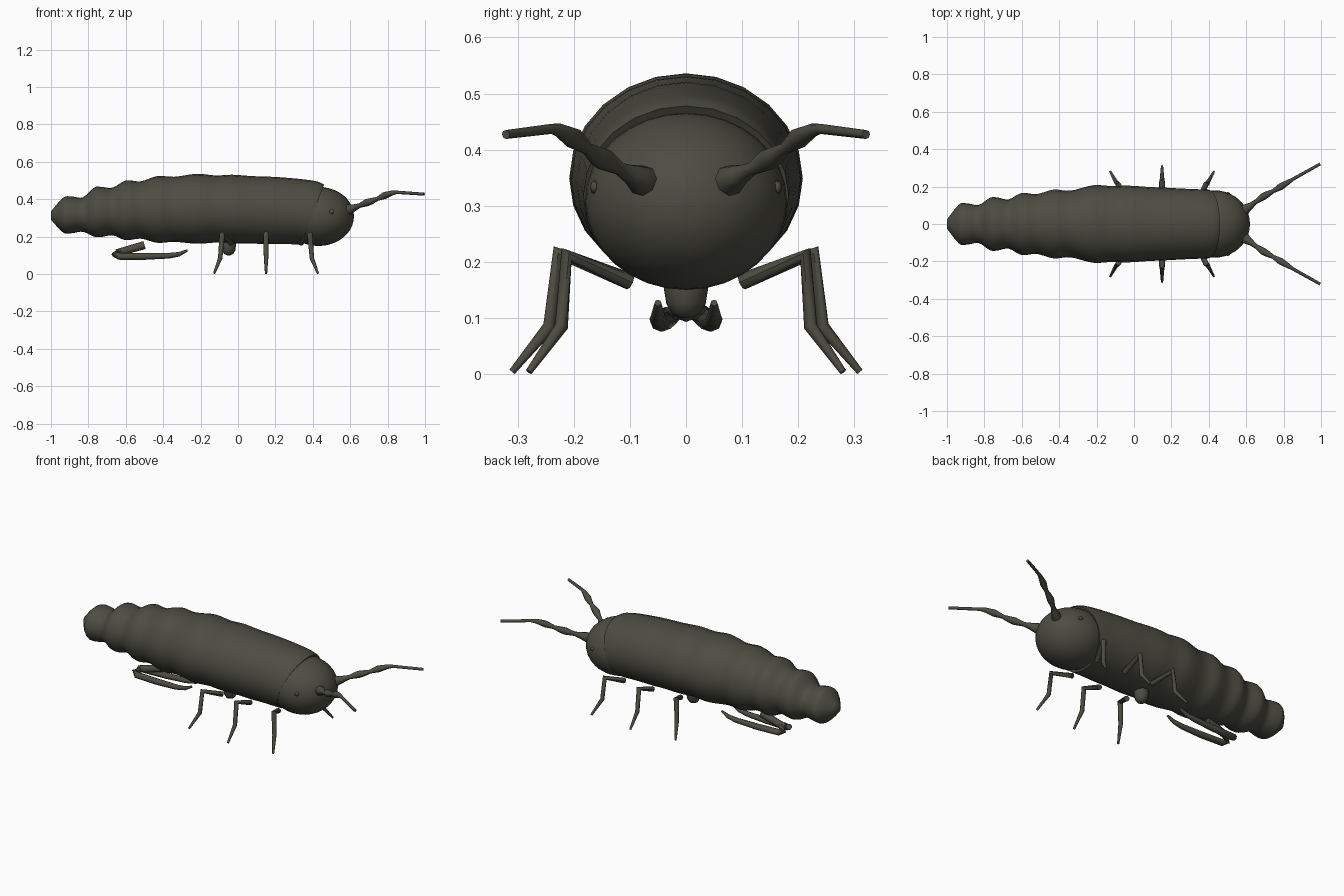
import bpy, bmesh, math
from mathutils import Vector

if "Cube" in bpy.data.objects:
    bpy.data.objects.remove(bpy.data.objects["Cube"])

skin = bpy.data.materials.new("dark olive grey")
skin.diffuse_color = (0.075, 0.073, 0.055, 1)
skin.use_nodes = True
skin.node_tree.nodes["Principled BSDF"].inputs["Base Color"].default_value = skin.diffuse_color


def finish(name, bm, angle=40):
    bmesh.ops.recalc_face_normals(bm, faces=bm.faces)
    me = bpy.data.meshes.new(name)
    bm.to_mesh(me)
    bm.free()
    me.materials.append(skin)
    ob = bpy.data.objects.new(name, me)
    bpy.context.collection.objects.link(ob)
    bpy.ops.object.select_all(action='DESELECT')
    ob.select_set(True)
    bpy.context.view_layer.objects.active = ob
    bpy.ops.object.shade_smooth_by_angle(angle=math.radians(angle))
    return ob


def bridge(bm, rings, cap_start=True, cap_end=True):
    n = len(rings[0])
    for a, b in zip(rings, rings[1:]):
        for i in range(n):
            j = (i + 1) % n
            bm.faces.new((a[i], a[j], b[j], b[i]))
    if cap_start:
        bm.faces.new(rings[0])
    if cap_end:
        bm.faces.new(rings[-1])


def tube(name, pts, sides=8):
    """Tapered limb through (x, y, z, radius) points."""
    bm = bmesh.new()
    ps = [Vector(p[:3]) for p in pts]
    rings = []
    for i, p in enumerate(ps):
        d = Vector()
        if i > 0:
            d += (p - ps[i - 1]).normalized()
        if i < len(ps) - 1:
            d += (ps[i + 1] - p).normalized()
        d.normalize()
        ref = Vector((0, 1, 0)) if abs(d.y) < 0.85 else Vector((1, 0, 0))
        if name.startswith("leg"):
            ref = Vector((1, 0, 0))
        u = (ref - d * ref.dot(d)).normalized()
        v = d.cross(u)
        rings.append([bm.verts.new(p + pts[i][3] * (u * math.cos(t) + v * math.sin(t)))
                      for t in (2 * math.pi * k / sides for k in range(sides))])
    bridge(bm, rings)
    return finish(name, bm, 50)


def ball(name, loc, size, seg=24, rng=16):
    bm = bmesh.new()
    bmesh.ops.create_uvsphere(bm, u_segments=seg, v_segments=rng, radius=1)
    for v in bm.verts:
        # poles along the body axis
        x, y, z = v.co.z, v.co.x, v.co.y
        v.co = (loc[0] + x * size[0], loc[1] + y * size[1], loc[2] + z * size[2])
    return finish(name, bm)


# segmented body: x, half width, top z, bottom z
prof = [(-1.0, .025, .335, .29), (-.935, .105, .408, .222), (-.89, .11, .415, .218),
        (-.83, .102, .41, .226), (-.77, .14, .462, .200), (-.73, .142, .466, .198),
        (-.67, .132, .462, .207), (-.60, .166, .500, .181), (-.52, .160, .496, .189),
        (-.43, .184, .524, .167), (-.34, .178, .520, .172), (-.22, .207, .536, .162),
        (-.12, .203, .527, .168), (-.03, .205, .531, .163), (.08, .198, .523, .163),
        (.17, .194, .519, .160), (.28, .188, .508, .160), (.36, .185, .494, .159),
        (.40, .183, .478, .158)]


def spline(p0, p1, p2, p3, t):
    return [0.5 * (2 * b + (c - a) * t + (2 * a - 5 * b + 4 * c - d) * t * t
                   + (3 * b - a - 3 * c + d) * t ** 3) for a, b, c, d in zip(p0, p1, p2, p3)]


samples = []
for i in range(len(prof) - 1):
    q = [prof[max(0, min(len(prof) - 1, i + k))] for k in (-1, 0, 1, 2)]
    samples += [spline(*q, t / 4) for t in range(4)]
samples.append(prof[-1])
samples.append((.395, .170, .464, .170))  # lip tucked in behind the head
bm = bmesh.new()
rings = []
for x, w, top, bot in samples:
    shear = 0.38 * max(0, min(1, (x - .05) / .3))  # front edge leans forward
    ring = []
    for k in range(24):
        a = 2 * math.pi * k / 24
        z = (top + bot) / 2 + math.sin(a) * (top - bot) / 2
        ring.append(bm.verts.new((x + shear * (z - .32), w * math.cos(a), z)))
    rings.append(ring)
bridge(bm, rings, True, False)
finish("body", bm)

# head
ball("head", (.43, 0, .308), (.19, .18, .158), 32, 20)

# ventral tube
tube("ventral_tube", [(-.05, 0, .20, .04), (-.05, 0, .15, .039), (-.05, 0, .125, .035),
                      (-.05, 0, .107, .024), (-.05, 0, .10, .008)], 12)

# forked tail spring: base, then two arms
tube("spring_base", [(-.50, 0, .155, .022), (-.65, 0, .112, .02)])

legs = {"front": [(.335, .10, .165), (.385, .213, .212), (.395, .222, .085), (.427, .28, .004)],
        "middle": [(.15, .10, .165), (.15, .228, .215), (.15, .243, .085), (.15, .31, .004)],
        "hind": [(-.035, .10, .165), (-.085, .213, .212), (-.095, .222, .085), (-.127, .28, .004)]}

for side, s in (("left", 1), ("right", -1)):
    def mirrored(pts):
        return [(x, s * y, z, r) for x, y, z, r in pts]
    # antennae with swollen joints
    tube("antenna_" + side, mirrored([
        (.565, .062, .335, .024), (.595, .078, .345, .028), (.625, .098, .356, .018),
        (.65, .118, .366, .012), (.69, .146, .382, .020), (.715, .160, .390, .017),
        (.745, .176, .402, .011), (.785, .200, .420, .019), (.825, .224, .434, .013),
        (.85, .240, .437, .009), (.995, .321, .427, .008)]))
    # eyes
    ball("eye_" + side, (.50, s * .163, .333), (.014, .008, .012), 10, 6)
    # spring arms
    tube("spring_arm_" + side, mirrored([
        (-.63, .012, .118, .016), (-.658, .028, .105, .018), (-.635, .040, .095, .019),
        (-.50, .046, .094, .018), (-.37, .05, .098, .015), (-.315, .05, .106, .012),
        (-.27, .05, .127, .006)]))
    # legs
    for n, pts in legs.items():
        tube("leg_%s_%s" % (n, side),
             mirrored([p + (r,) for p, r in zip(pts, (.015, .015, .012, .006))]))
